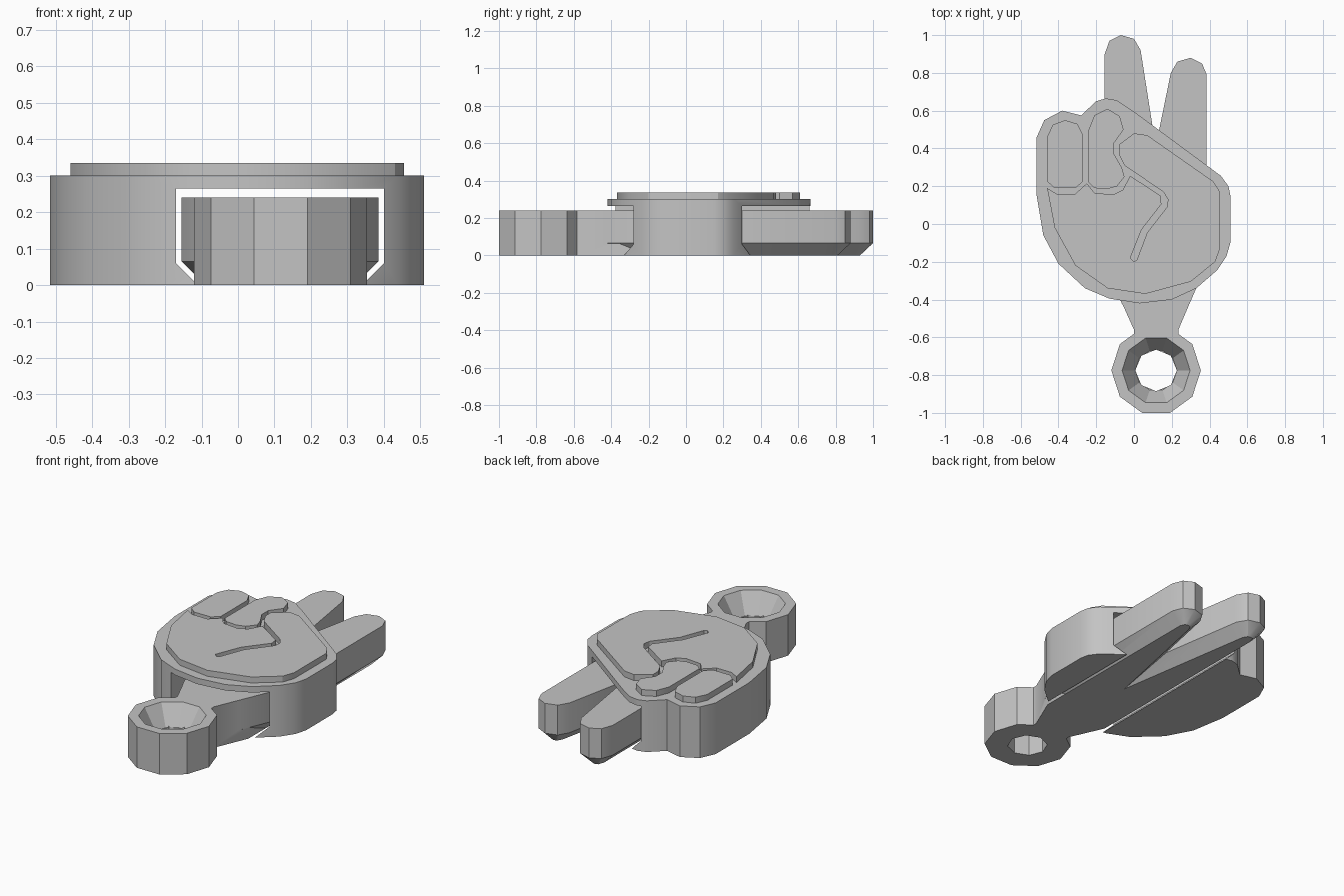
import bpy
import bmesh
from math import cos, sin, pi, radians

default_cube = bpy.data.objects.get("Cube")
if default_cube:
    bpy.data.objects.remove(default_cube, do_unlink=True)

grey = bpy.data.materials.new("plain grey plastic")
grey.use_nodes = True
grey.diffuse_color = (0.55, 0.55, 0.55, 1)
grey.node_tree.nodes["Principled BSDF"].inputs["Base Color"].default_value = grey.diffuse_color


def loft(name, lower, upper, bottom, top, chamfer=0):
    """Solid between two outlines, optionally with a chamfered underside."""
    bm = bmesh.new()
    low = [bm.verts.new((x, y, bottom + chamfer)) for x, y in lower]
    high = [bm.verts.new((x, y, top)) for x, y in upper]
    base = bm.faces.new(low)
    bm.faces.new(high)
    for i in range(len(low)):
        j = (i + 1) % len(low)
        bm.faces.new((low[i], low[j], high[j], high[i]))
    bmesh.ops.recalc_face_normals(bm, faces=bm.faces)
    if chamfer:
        bmesh.ops.inset_region(bm, faces=[base], thickness=chamfer,
                               use_even_offset=True, use_boundary=True)
        for vert in base.verts:
            vert.co.z = bottom
    mesh = bpy.data.meshes.new(name)
    bm.to_mesh(mesh)
    bm.free()
    mesh.materials.append(grey)
    obj = bpy.data.objects.new(name, mesh)
    bpy.context.collection.objects.link(obj)
    return obj


def prism(name, outline, bottom, top, chamfer=0):
    return loft(name, outline, outline, bottom, top, chamfer)


def circle(centre, radius, sides):
    return [(centre[0] + radius * cos(2 * pi * i / sides),
             centre[1] + radius * sin(2 * pi * i / sides)) for i in range(sides)]


def select_only(obj):
    bpy.ops.object.select_all(action='DESELECT')
    obj.select_set(True)
    bpy.context.view_layer.objects.active = obj


def combine(target, tool, operation):
    """Apply a boolean and discard the tool object."""
    modifier = target.modifiers.new(operation.lower(), 'BOOLEAN')
    modifier.operation = operation
    modifier.solver = 'EXACT'
    modifier.object = tool
    bpy.context.view_layer.update()
    select_only(target)
    bpy.ops.object.modifier_apply(modifier=modifier.name)
    bpy.data.objects.remove(tool, do_unlink=True)


# Hand body: fist silhouette with a dovetail channel running front to back
fist_outline = [
    (-.515, .46), (-.475, .55), (-.38, .6), (-.28, .575), (-.2, .65),
    (-.15, .665), (-.09, .655), (0, .595), (.46, .255), (.5, .2),
    (.51, .15), (.51, -.1), (.49, -.17), (.44, -.245), (.33, -.34),
    (.2, -.4), (.03, -.42), (-.13, -.395), (-.26, -.34), (-.4, -.21),
    (-.48, -.06), (-.515, .15)]
hand_body = prism("hand_body", fist_outline, 0, .3)

channel_profile = [
    (-.17, .265), (-.17, .06), (-.11, 0), (-.11, -.1),
    (.34, -.1), (.34, 0), (.4, .06), (.4, .265)]
channel = prism("channel_cutter", channel_profile, -1, 1)
channel.rotation_euler.x = radians(90)
combine(hand_body, channel, 'DIFFERENCE')

# Raised relief on top: two curled fingers, then palm with wrapped thumb
relief = {
    "curled_little_finger": [
        (-.46, .225), (-.42, .19), (-.31, .19), (-.27, .225), (-.27, .47),
        (-.3, .53), (-.365, .55), (-.43, .525), (-.46, .46)],
    "curled_ring_finger": [
        (-.24, .22), (-.21, .19), (-.14, .185), (-.09, .2), (-.05, .25),
        (-.065, .3), (-.105, .37), (-.105, .43), (-.055, .5),
        (-.075, .57), (-.14, .61), (-.21, .575), (-.24, .5)],
    "palm_and_thumb": [
        (-.46, .19), (-.41, .16), (-.31, .16), (-.25, .215), (-.21, .165),
        (-.11, .155), (-.06, .18), (-.02, .255), (.14, .15), (.145, .105),
        (.04, -.03), (-.02, -.18), (0, -.2), (.015, -.19), (.07, -.045),
        (.175, .09), (.18, .13), (.155, .17), (-.05, .31), (-.08, .37),
        (-.08, .42), (0, .48), (.07, .47), (.42, .225), (.455, .17),
        (.455, -.13), (.43, -.2), (.3, -.305), (.06, -.37), (-.14, -.34),
        (-.31, -.22), (-.42, -.02)],
}
parts = [hand_body]
for name, outline in relief.items():
    parts.append(prism(name, outline, .3, .335))

# Slider: blade ending in two straight fingers, chamfered underneath
thickness = .24
blade_outline = [
    (-.065, -.42), (.295, -.42), (.385, -.21), (.385, .79), (.36, .85),
    (.3, .88), (.23, .86), (.195, .8), (.115, .41), (.035, .92),
    (0, .98), (-.07, 1), (-.13, .97), (-.155, .9), (-.155, -.21)]
slider = prism("two_finger_slider", blade_outline, 0, thickness, chamfer=.065)

# Neck and key ring joined to the slider
neck_outline = [(0, -.6), (0, -.56), (-.09, -.36), (-.09, -.1),
                (.32, -.1), (.32, -.36), (.235, -.56), (.235, -.6)]
combine(slider, prism("neck", neck_outline, 0, thickness), 'UNION')
eye = (.117, -.775)
combine(slider, prism("key_ring", circle(eye, .237, 10), 0, thickness), 'UNION')

# Countersunk key ring hole
sink = loft("countersink_cutter", circle(eye, .11, 10), circle(eye, .215, 10), .12, .3)
combine(slider, sink, 'DIFFERENCE')
bore = prism("bore_cutter", circle(eye, .11, 8), -.1, .2)
combine(slider, bore, 'DIFFERENCE')
parts.append(slider)

# Smooth the gentle curves, keep the hard edges
for part in parts:
    select_only(part)
    bpy.ops.object.shade_smooth_by_angle(angle=radians(30))
